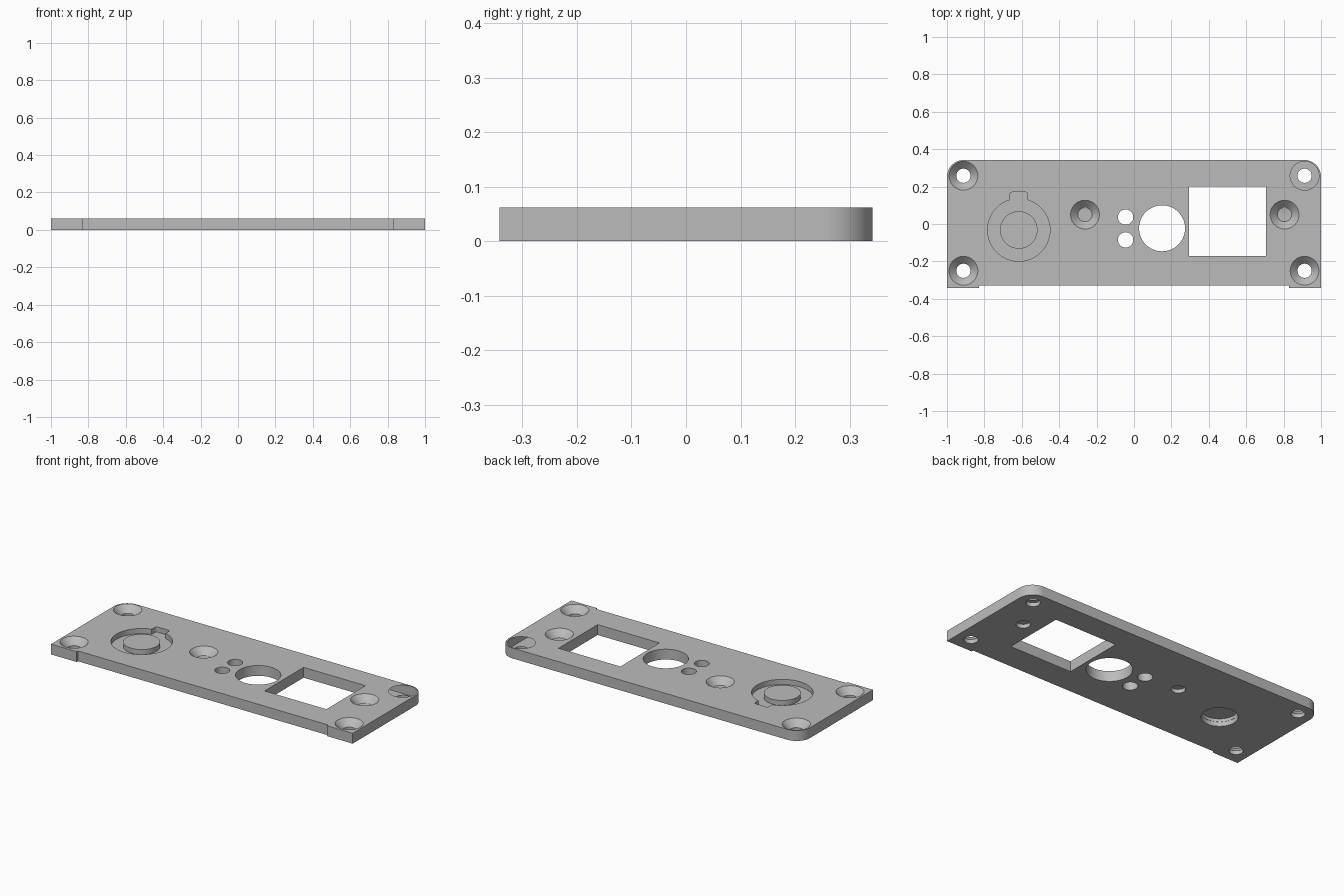
import bpy, bmesh, math

if "Cube" in bpy.data.objects:
    bpy.data.objects.remove(bpy.data.objects["Cube"], do_unlink=True)

T = 0.062          # plate thickness
FLOOR = 0.031      # height of the round recess floor

grey = bpy.data.materials.new("plain grey")
grey.use_nodes = True
colour = (0.5, 0.5, 0.5, 1)
grey.diffuse_color = colour
grey.node_tree.nodes["Principled BSDF"].inputs["Base Color"].default_value = colour


def arc(cx, cy, r, start, end, n):
    angles = [math.radians(start + (end - start) * i / n) for i in range(n + 1)]
    return [(cx + r * math.cos(a), cy + r * math.sin(a)) for a in angles]


def prism(name, outline, z0, z1):
    """Extrude a flat outline between two heights."""
    bm = bmesh.new()
    face = bm.faces.new([bm.verts.new((x, y, z0)) for x, y in outline])
    ext = bmesh.ops.extrude_face_region(bm, geom=[face])
    for v in ext["geom"]:
        if isinstance(v, bmesh.types.BMVert):
            v.co.z = z1
    bmesh.ops.recalc_face_normals(bm, faces=bm.faces)
    mesh = bpy.data.meshes.new(name)
    bm.to_mesh(mesh)
    bm.free()
    mesh.materials.append(grey)
    obj = bpy.data.objects.new(name, mesh)
    bpy.context.collection.objects.link(obj)
    return obj


def disc(name, x, y, r, z0, z1, n=64):
    return prism(name, arc(x, y, r, 0, 360 * (n - 1) / n, n - 1), z0, z1)


def countersink(name, x, y, r_hole, r_top):
    """Cone widening to the top face."""
    bm = bmesh.new()
    depth, over = r_top - r_hole, 0.01
    bmesh.ops.create_cone(bm, cap_ends=True, segments=48, radius1=r_hole,
                          radius2=r_top + over, depth=depth + over)
    bmesh.ops.translate(bm, verts=bm.verts, vec=(x, y, T + over - (depth + over) / 2))
    mesh = bpy.data.meshes.new(name)
    bm.to_mesh(mesh)
    bm.free()
    mesh.materials.append(grey)
    obj = bpy.data.objects.new(name, mesh)
    bpy.context.collection.objects.link(obj)
    return obj


def cut(target, cutter):
    mod = target.modifiers.new("cut", "BOOLEAN")
    mod.operation, mod.solver, mod.object = "DIFFERENCE", "EXACT", cutter
    bpy.context.view_layer.objects.active = target
    bpy.ops.object.modifier_apply(modifier=mod.name)
    bpy.data.objects.remove(cutter, do_unlink=True)


# Plate with rounded back corners and shallow front corner tabs
back, front, tab, R = 0.342, -0.33, 0.83, 0.09
right_half = [(tab, front), (tab, -back), (1, -back)] + arc(1 - R, back - R, R, 0, 90, 16)
outline = right_half + [(-x, y) for x, y in reversed(right_half)]
plate = prism("panel_plate", outline, 0, T)

# Screw holes
screws = [(sx * 0.912, y) for sx in (-1, 1) for y in (0.258, -0.25)]
screws += [(-0.262, 0.05), (0.805, 0.05)]
for x, y in screws:
    cut(plate, disc("screw_cutter", x, y, 0.038, -0.1, 0.1, 48))
    cut(plate, countersink("countersink_cutter", x, y, 0.038, 0.077))

# Indicator holes, round opening and rectangular window
for y in (0.037, -0.085):
    cut(plate, disc("indicator_cutter", -0.045, y, 0.041, -0.1, 0.1, 48))
cut(plate, disc("opening_cutter", 0.15, -0.023, 0.123, -0.1, 0.1))
window = [(0.295, -0.17), (0.705, -0.17), (0.705, 0.2), (0.295, 0.2)]
cut(plate, prism("window_cutter", window, -0.1, 0.1))

# Keyed round recess, with a hole through its floor
cx, cy = -0.616, -0.032
key_angle = math.degrees(math.asin(0.046 / 0.167))
keyed = arc(cx, cy, 0.167, 90 + key_angle, 450 - key_angle, 64)
keyed += arc(cx + 0.036, 0.16, 0.01, 0, 90, 4) + arc(cx - 0.036, 0.16, 0.01, 90, 180, 4)
cut(plate, prism("recess_cutter", keyed, FLOOR, 0.1))
cut(plate, disc("hole_cutter", cx, cy, 0.098, -0.1, 0.1))

# Raised cap over the floor hole, hollow from below
cap = disc("recess_cap", cx, cy, 0.1, FLOOR - 0.004, T - 0.002)
cut(cap, disc("cap_cutter", cx, cy, 0.097, -0.1, 0.045))

for obj in (plate, cap):
    bpy.ops.object.select_all(action="DESELECT")
    obj.select_set(True)
    bpy.context.view_layer.objects.active = obj
    bpy.ops.object.shade_smooth_by_angle(angle=math.radians(30))
